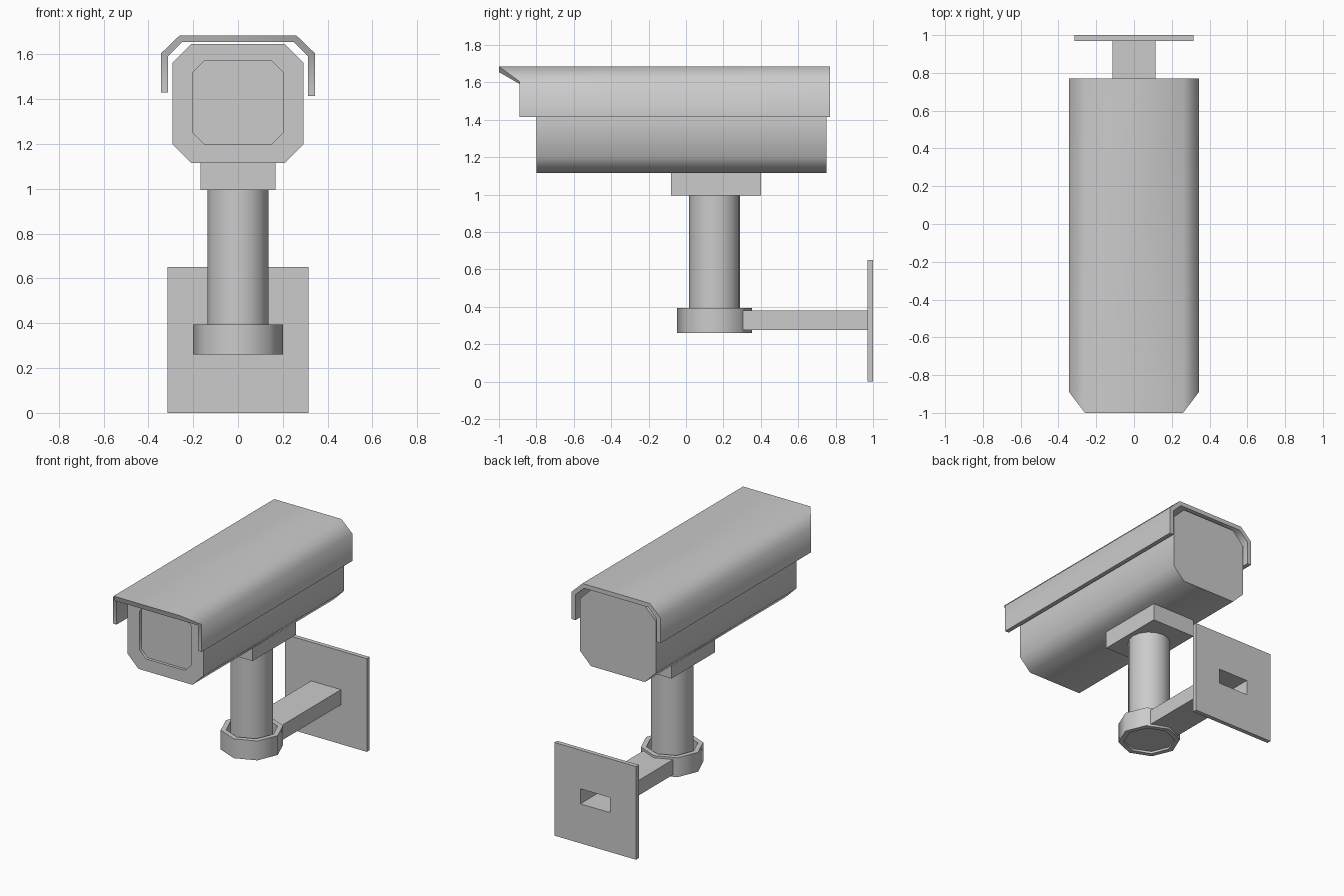
import bpy, bmesh
from math import cos, sin, pi, radians

if "Cube" in bpy.data.objects:
    bpy.data.objects.remove(bpy.data.objects["Cube"])


def loft(name, rings, caps=True, wrap=False, smooth=None):
    """Bridge equal-sized rings of points; cap the ends or wrap last to first."""
    bm = bmesh.new()
    vs = [[bm.verts.new(p) for p in r] for r in rings]
    n = len(rings[0])
    pairs = list(zip(vs, vs[1:])) + ([(vs[-1], vs[0])] if wrap else [])
    for a, b in pairs:
        for i in range(n):
            j = (i + 1) % n
            bm.faces.new((a[i], a[j], b[j], b[i]))
    if caps and not wrap:
        bm.faces.new(vs[0][::-1])
        bm.faces.new(vs[-1])
    bmesh.ops.recalc_face_normals(bm, faces=bm.faces[:])
    me = bpy.data.meshes.new(name)
    bm.to_mesh(me)
    bm.free()
    ob = bpy.data.objects.new(name, me)
    bpy.context.collection.objects.link(ob)
    if smooth:
        bpy.ops.object.select_all(action='DESELECT')
        ob.select_set(True)
        bpy.context.view_layer.objects.active = ob
        bpy.ops.object.shade_smooth_by_angle(angle=radians(smooth))
    return ob


def chamfered(hx, hz, c, y, zc):
    """Rectangle with cut corners, facing along y."""
    pts = [(hx, hz - c), (hx - c, hz), (c - hx, hz), (-hx, hz - c),
           (-hx, c - hz), (c - hx, -hz), (hx - c, -hz), (hx, c - hz)]
    return [(x, y, zc + z) for x, z in pts]


def rect(hx, z0, z1, y):
    return [(-hx, y, z0), (hx, y, z0), (hx, y, z1), (-hx, y, z1)]


def circle(r, z, n, yc=0.153):
    return [(r * cos(2 * pi * i / n), yc + r * sin(2 * pi * i / n), z) for i in range(n)]


# Camera housing with a slightly recessed window
loft("camera_body", [chamfered(0.20, 0.185, 0.05, -0.78, 1.385),
                     chamfered(0.20, 0.185, 0.05, -0.80, 1.385),
                     chamfered(0.293, 0.266, 0.085, -0.80, 1.381),
                     chamfered(0.293, 0.266, 0.085, 0.75, 1.381)], smooth=50)

# Sun hood: folded sheet, front edge of the top reaches further forward
stations = [((-0.343, 1.43), (-0.313, 1.43), -0.89),
            ((-0.343, 1.605), (-0.313, 1.592), -0.89),
            ((-0.26, 1.685), (-0.248, 1.655), -1.0),
            ((0.26, 1.685), (0.248, 1.655), -1.0),
            ((0.343, 1.605), (0.313, 1.592), -0.89),
            ((0.343, 1.415), (0.313, 1.415), -0.89)]
loft("sun_hood", [[(o[0], yf, o[1]), (o[0], 0.77, o[1]),
                   (i[0], 0.77, i[1]), (i[0], yf, i[1])] for o, i, yf in stations],
     smooth=50)

# Mounting block under the housing
loft("mount_block", [rect(0.168, 0.995, 1.118, -0.08), rect(0.168, 0.995, 1.118, 0.40)])

# Upright pole and octagonal collar ring
loft("pole", [circle(0.137, 0.28, 16), circle(0.137, 1.0, 16)], smooth=50)
loft("collar", [circle(0.2, 0.26, 8), circle(0.2, 0.395, 8),
                circle(0.165, 0.395, 8), circle(0.165, 0.26, 8)], wrap=True, smooth=50)
loft("collar_floor", [circle(0.165, 0.275, 8), circle(0.165, 0.285, 8)])

# Hollow wall arm, open through the wall plate
loft("wall_arm", [rect(0.115, 0.275, 0.38, 0.29), rect(0.115, 0.275, 0.38, 0.97)], caps=False)
loft("wall_plate", [rect(0.315, 0.0, 0.65, 0.97), rect(0.315, 0.0, 0.65, 1.0),
                    rect(0.115, 0.275, 0.38, 1.0), rect(0.115, 0.275, 0.38, 0.97)], wrap=True)
